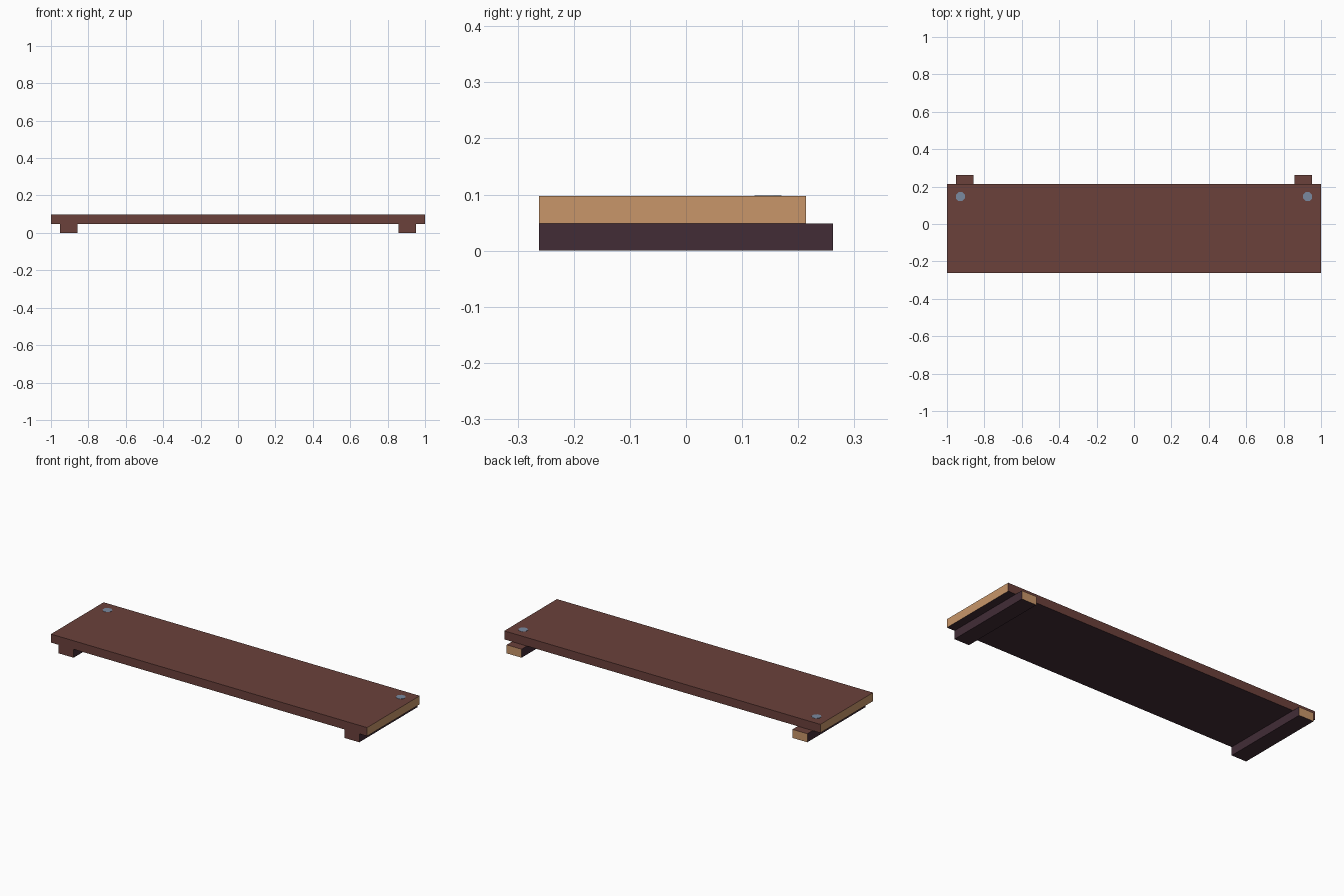
import bpy, bmesh, math
from mathutils import Matrix

if "Cube" in bpy.data.objects:
    bpy.data.objects.remove(bpy.data.objects["Cube"])


def material(name, rgb):
    m = bpy.data.materials.new(name)
    m.diffuse_color = (*rgb, 1)
    m.use_nodes = True
    m.node_tree.nodes["Principled BSDF"].inputs["Base Color"].default_value = m.diffuse_color
    return m


brown = material("brown wood", (0.147, 0.053, 0.044))
tan = material("cut end grain", (0.578, 0.305, 0.144))
dark = material("dark underside wood", (0.0545, 0.0252, 0.037))
steel = material("steel blue", (0.195, 0.254, 0.352))
WOODS = [brown, tan, dark]


def finish(name, bm, mats):
    me = bpy.data.meshes.new(name)
    bm.to_mesh(me)
    bm.free()
    for m in mats:
        me.materials.append(m)
    ob = bpy.data.objects.new(name, me)
    bpy.context.collection.objects.link(ob)
    return ob


def board(name, lo, hi, rule):
    """Box between two corners; rule maps a face normal to a wood index."""
    bm = bmesh.new()
    size = [h - l for l, h in zip(lo, hi)]
    mid = [(h + l) / 2 for l, h in zip(lo, hi)]
    bmesh.ops.create_cube(bm, size=1, matrix=Matrix.Translation(mid) @ Matrix.Diagonal((*size, 1)))
    bm.normal_update()
    for f in bm.faces:
        f.material_index = rule(f.normal)
    return finish(name, bm, WOODS)


# Plank: pale sawn ends, dark underside
board("plank", (-1, -0.262, 0.0485), (1, 0.214, 0.097),
      lambda n: 1 if abs(n.x) > 0.5 else 2 if n.z < -0.5 else 0)

for side, label in ((-1, "left"), (1, "right")):
    # Cross support: dark sides and base, pale back end
    x = side * 0.904
    board(label + "_support", (x - 0.047, -0.262, 0), (x + 0.047, 0.262, 0.0485),
          lambda n: 1 if n.y > 0.5 else 2 if abs(n.x) > 0.5 or n.z < -0.5 else 0)

    # Nail head: thin eight-sided plate on the plank
    bm = bmesh.new()
    bmesh.ops.create_cone(bm, cap_ends=True, segments=8, radius1=0.026, radius2=0.026, depth=0.002,
                          matrix=Matrix.Translation((side * 0.928, 0.146, 0.0972))
                          @ Matrix.Rotation(math.pi / 8, 4, 'Z'))
    finish(label + "_nail_head", bm, [steel])
